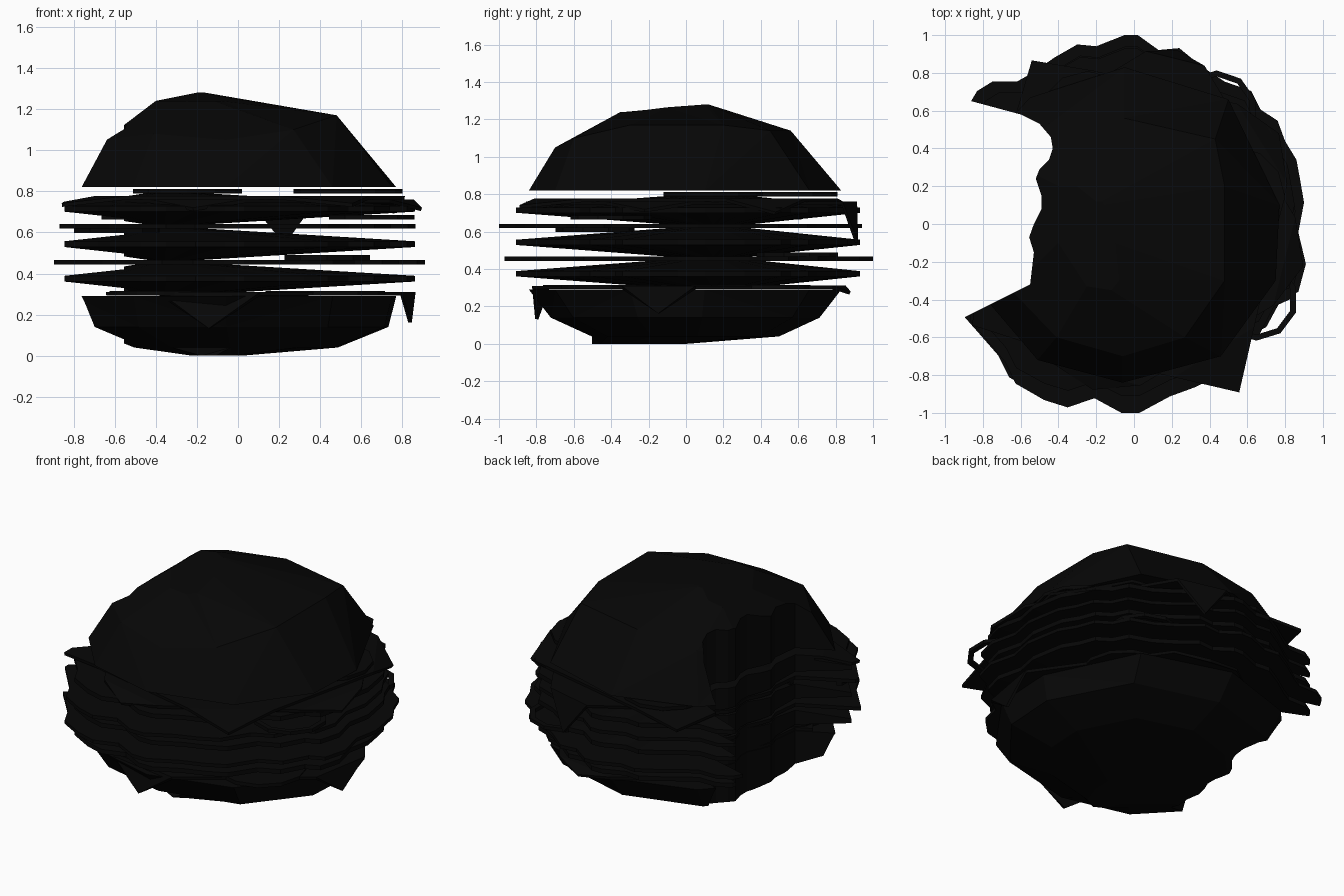
import bpy, bmesh, math
from mathutils import Vector

if "Cube" in bpy.data.objects:
    bpy.data.objects.remove(bpy.data.objects["Cube"])

black = bpy.data.materials.new("near_black")
black.diffuse_color = (0.002, 0.002, 0.002, 1)
black.use_nodes = True
black.node_tree.nodes["Principled BSDF"].inputs["Base Color"].default_value = black.diffuse_color


def make(name, bm):
    bmesh.ops.recalc_face_normals(bm, faces=bm.faces)
    me = bpy.data.meshes.new(name)
    bm.to_mesh(me)
    bm.free()
    me.materials.append(black)
    ob = bpy.data.objects.new(name, me)
    bpy.context.collection.objects.link(ob)
    return ob


def loft(name, rings):
    """Closed solid through rings of equal point count."""
    bm = bmesh.new()
    rows = [[bm.verts.new(p) for p in r] for r in rings]
    n = len(rows[0])
    for a, b in zip(rows, rows[1:]):
        for i in range(n):
            bm.faces.new((a[i], a[(i + 1) % n], b[(i + 1) % n], b[i]))
    bm.faces.new(rows[0][::-1])
    bm.faces.new(rows[-1])
    bmesh.ops.triangulate(bm, faces=[f for f in bm.faces if len(f.verts) == 4])
    return make(name, bm)


def flat(pts, z, sx=1, sy=1, ox=0, oy=0):
    return [(x * sx + ox, y * sy + oy, z) for x, y in pts]


def circle(n, phase=0):
    return [(math.cos(phase + 2 * math.pi * i / n), math.sin(phase + 2 * math.pi * i / n)) for i in range(n)]


def slab(name, pts, z, t, **k):
    return loft(name, [flat(pts, z - t / 2, **k), flat(pts, z + t / 2, **k)])


# wavy outline of the leafy layers
leaf = [(-.95, 0), (-.91, -.5), (-.72, -.72), (-.66, -.84), (-.5, -.93), (-.37, -.97), (-.22, -.92),
        (-.07, -1), (.03, -1), (.2, -.91), (.34, -.86), (.46, -.8), (.57, -.63), (.7, -.57), (.78, -.42),
        (.87, -.38), (.91, -.23), (.87, -.06), (.9, .1), (.88, .22), (.86, .33), (.8, .43), (.76, .54),
        (.67, .6), (.62, .7), (.48, .75), (.36, .83), (.24, .93), (.13, .92), (.02, 1), (-.05, 1),
        (-.2, .94), (-.3, .95), (-.42, .88), (-.55, .79), (-.62, .75), (-.75, .75), (-.83, .7), (-.86, .65)]
# scalloped bite seen from above
bite = [(-1.6, -.845), (-.91, -.5), (-.55, -.32), (-.53, -.15), (-.555, -.07), (-.53, 0), (-.49, .08), (-.49, .15),
        (-.52, .24), (-.5, .29), (-.45, .34), (-.43, .4), (-.44, .46), (-.5, .53), (-.6, .58), (-.86, .65), (-1.6, .95)]
cutter = slab("bite_cutter", bite, .65, 2)

parts = []
# buns: coarse faceted domes
rim = [(.77, .1), (.75, -.3), (.46, -.7), (-.06, -.84), (-.51, -.72), (-.8, -.38), (-.8, .4), (-.55, .67), (-.05, .83), (.5, .66)]
shoulder_z = [1.17, 1.17, 1.1, 1.05, 1.08, 1.05, 1.05, 1.1, 1.14, 1.14]
shoulder = [(.48, .2), (.48, -.3), (.27, -.6), (-.06, -.7), (-.41, -.6), (-.65, -.35), (-.65, .33), (-.45, .53), (-.05, .56), (.43, .45)]
crown = [(-.16, .1, 1.28), (-.1, -.1, 1.265), (-.08, -.3, 1.24), (-.12, -.35, 1.24), (-.25, -.33, 1.24),
         (-.4, -.1, 1.24), (-.4, .2, 1.24), (-.3, .2, 1.255), (-.2, .12, 1.28), (-.17, .12, 1.28)]
parts.append(loft("top_bun", [flat(rim, .82), [(x, y, z) for (x, y), z in zip(shoulder, shoulder_z)], crown]))
parts.append(loft("bottom_bun", [
    flat(rim, .29), flat(rim, .14, .95, .86), flat(rim, .04, .63, .6), flat(rim, 0, .15, .3, -.1, -.25)]))

# patties: thin rims, thick middles
for i, z in enumerate((.375, .543, .715)):
    edge, mid = dict(sx=.945, sy=.92, oy=.01), dict(sx=.15, sy=.22, ox=-.3, oy=.12)
    parts.append(loft("patty_%d" % (i + 1), [
        flat(leaf, z - .076, **mid), flat(leaf, z - .014, **edge),
        flat(leaf, z + .014, **edge), flat(leaf, z + .076, **mid)]))

# leafy sheets
parts.append(slab("lettuce_lower", leaf, .455, .022, sy=.985, oy=.015))
parts.append(slab("lettuce_upper", leaf, .63, .022, sx=.95, sy=.97, oy=-.03))


# cheese squares, corners folded: (fold distance, outward, drop) per corner
def cheese(name, z, angle, diag, folds):
    bm = bmesh.new()
    dirs = [Vector((math.cos(math.radians(angle + 90 * i)), math.sin(math.radians(angle + 90 * i)), 0)) for i in range(4)]
    bm.faces.new([bm.verts.new(d * diag + Vector((0, 0, z))) for d in dirs])
    for d, (f, out, drop) in zip(dirs, folds):
        bmesh.ops.bisect_plane(bm, geom=bm.verts[:] + bm.edges[:] + bm.faces[:], plane_co=d * f, plane_no=d)
    for d, (f, out, drop) in zip(dirs, folds):
        for v in bm.verts:
            if v.co.dot(d) > f + .001:
                v.co += d * (f + out - v.co.dot(d))
                v.co.z -= drop
    ob = make(name, bm)
    m = ob.modifiers.new("thickness", 'SOLIDIFY')
    m.thickness = .018
    m.offset = 0
    parts.append(ob)


cheese("cheese_bottom", .302, -10, 1.04, [(.84, .01, .14), (.83, .06, .03), (.8, .1, .05), (.79, .02, .17)])
cheese("cheese_middle", .752, -14, 1.06, [(.82, .1, .04), (.9, .04, .21), (.8, .06, .03), (.82, .08, .04)])
cheese("cheese_top", .768, -58, 1.05, [(.8, .25, .035), (.8, .1, .07), (.8, .22, .03), (.8, .21, .035)])


# onion rings
def onion(name, x, y, z, r=.218, n=10, t=.022):
    c = circle(n, .3)
    bm = bmesh.new()
    rows = [[bm.verts.new(p) for p in flat(c, z + dz, rr, rr, x, y)]
            for rr, dz in ((r, -t / 2), (r, t / 2), (r - .032, t / 2), (r - .032, -t / 2))]
    for k in range(4):
        a, b = rows[k], rows[(k + 1) % 4]
        for i in range(n):
            bm.faces.new((a[i], a[(i + 1) % n], b[(i + 1) % n], b[i]))
    parts.append(make(name, bm))


onion("onion_ring_1", .435, .595, .478)
onion("onion_ring_2", .65, -.4, .675)
onion("onion_ring_3", -.59, -.48, .608)
onion("onion_ring_4", -.6, .4, .675)

# pickle slices
for i, (x, y, z) in enumerate([(-.245, .545, .8), (.535, .145, .8), (-.36, -.5, .305), (.4, .4, .305), (.45, -.4, .305)]):
    parts.append(slab("pickle_%d" % (i + 1), circle(12), z, .022, sx=.265, sy=.265, ox=x, oy=y))

# take the bite out of every layer
for ob in parts:
    m = ob.modifiers.new("bite", 'BOOLEAN')
    m.operation = 'DIFFERENCE'
    m.solver = 'EXACT'
    m.object = cutter
dg = bpy.context.evaluated_depsgraph_get()
dg.update()
baked = [bpy.data.meshes.new_from_object(ob.evaluated_get(dg)) for ob in parts]
for ob, me in zip(parts, baked):
    ob.modifiers.clear()
    ob.data = me
bpy.data.objects.remove(cutter)
